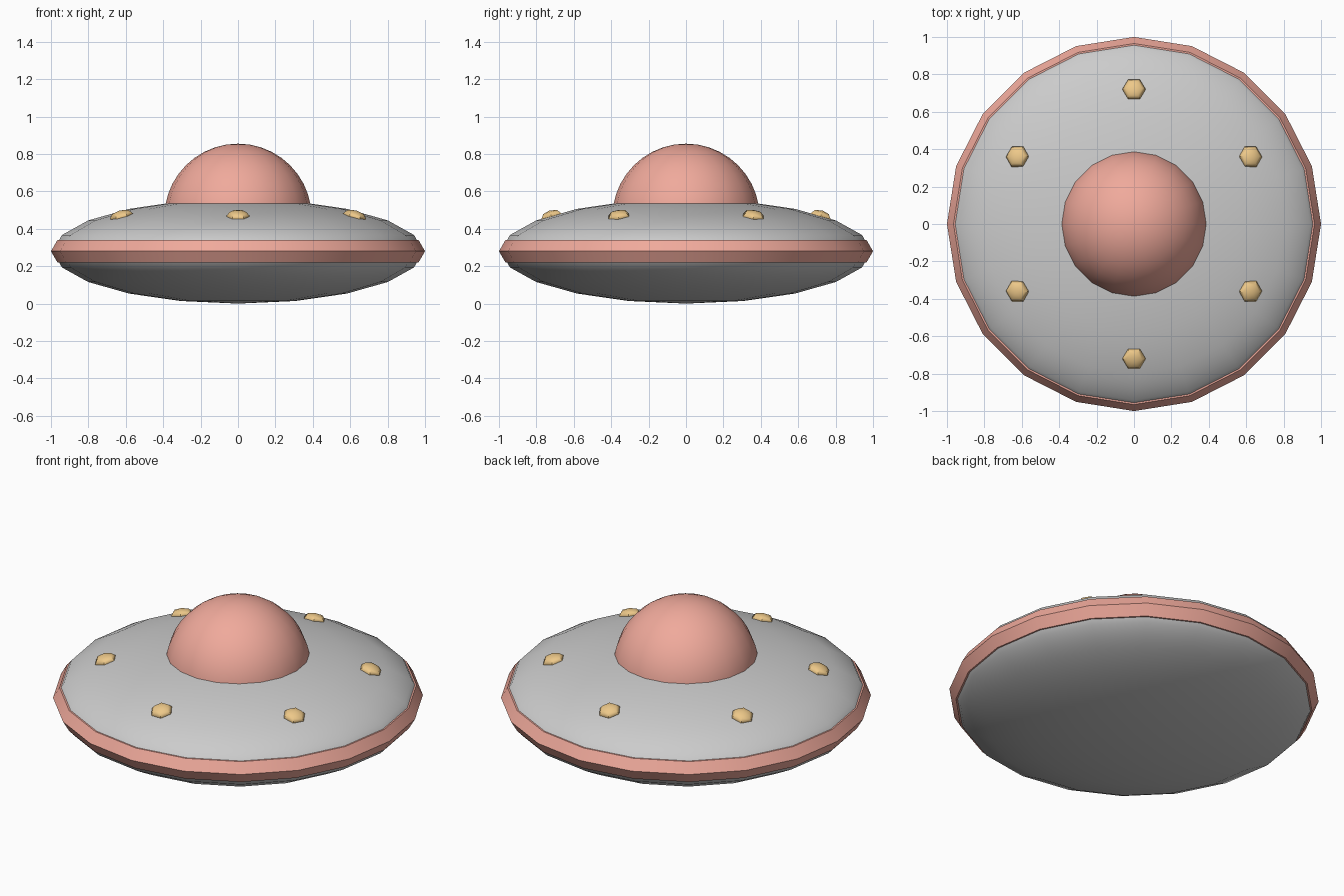
import bpy
from math import sin, cos, pi, radians
from mathutils import Vector

if "Cube" in bpy.data.objects:
    bpy.data.objects.remove(bpy.data.objects["Cube"])

def material(name, rgb):
    m = bpy.data.materials.new(name)
    m.diffuse_color = (*rgb, 1)
    m.use_nodes = True
    m.node_tree.nodes["Principled BSDF"].inputs["Base Color"].default_value = m.diffuse_color
    return m

salmon = material("salmon", (0.87, 0.40, 0.33))
amber = material("amber", (0.85, 0.58, 0.25))

def finish(name, mat=None, angle=30):
    ob = bpy.context.object
    ob.name = name
    if mat:
        ob.data.materials.append(mat)
    bpy.ops.object.shade_smooth_by_angle(angle=radians(angle))
    return ob

def ball(name, radius, loc, scale_z, segs, rings, mat=None, rot=(0, 0, 0), angle=30):
    bpy.ops.mesh.primitive_uv_sphere_add(segments=segs, ring_count=rings,
                                         radius=radius, location=loc, rotation=rot)
    bpy.context.object.scale = (1, 1, scale_z)
    return finish(name, mat, angle)

# Flattened saucer hull
ball("saucer_hull", 0.99, (0, 0, 0.28), 0.28 / 0.99, 20, 10)

# Six-sided rim ring around the widest point
bpy.ops.mesh.primitive_torus_add(major_segments=20, minor_segments=6,
                                 major_radius=0.93, minor_radius=0.07,
                                 location=(0, 0, 0.28))
finish("rim_ring", salmon)

# Cockpit dome, sunk into the hull
ball("cockpit_dome", 0.394, (0, 0, 0.461), 1, 20, 20, salmon)

# Six hull lights, tilted to the hull slope
for i in range(6):
    a = radians(30 + 60 * i)
    ball(f"hull_light_{i + 1}", 0.063, (0.72 * cos(a), 0.72 * sin(a), 0.468),
         0.5, 6, 4, amber, rot=(0, radians(16), a), angle=50)
